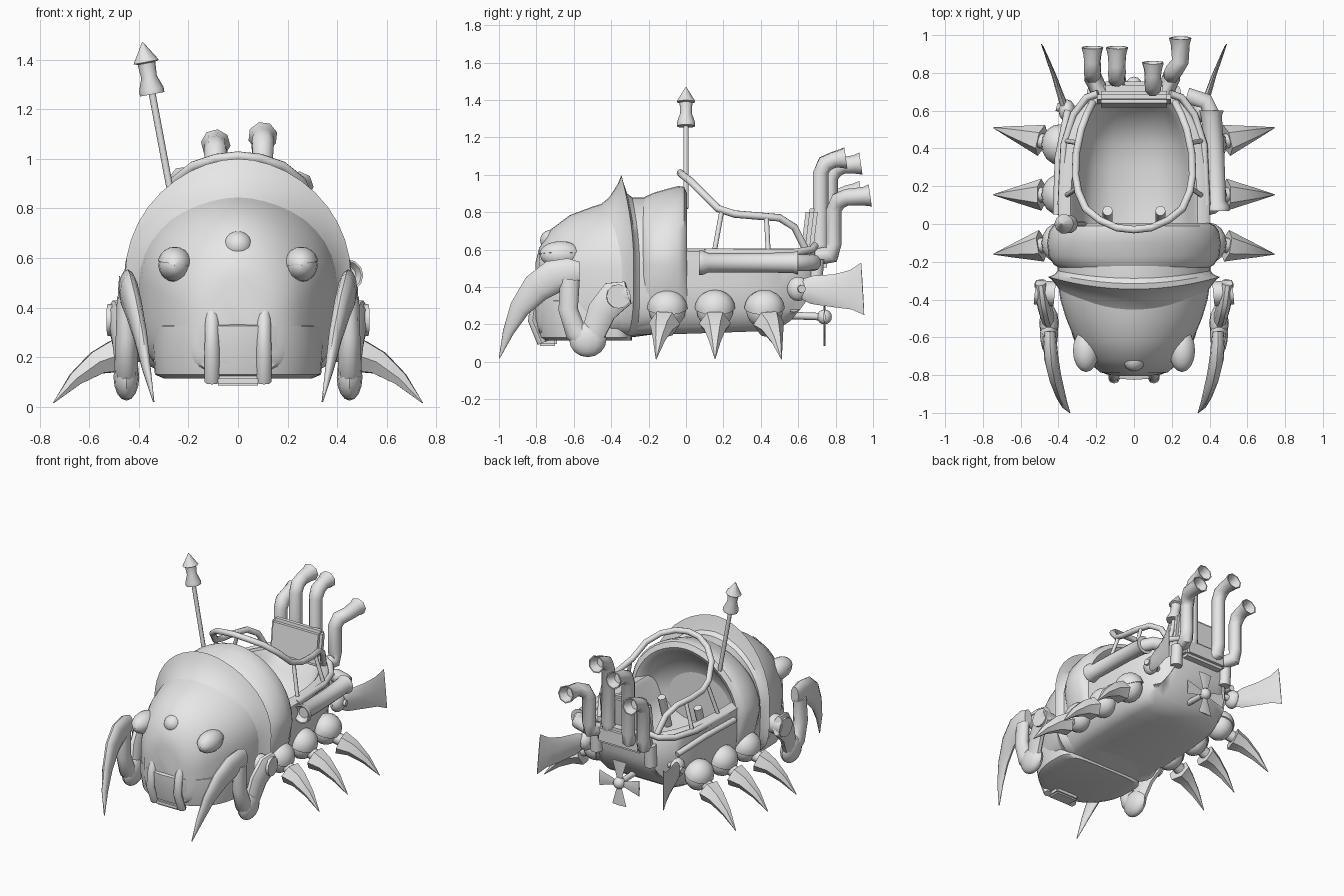
import bpy, bmesh, math
from mathutils import Vector

if "Cube" in bpy.data.objects:
    bpy.data.objects.remove(bpy.data.objects["Cube"])

grey = bpy.data.materials.new("plain grey")
grey.diffuse_color = (0.8, 0.8, 0.8, 1)
grey.use_nodes = True
grey.node_tree.nodes["Principled BSDF"].inputs["Base Color"].default_value = grey.diffuse_color


def finish(name, bm, angle=35):
    bmesh.ops.recalc_face_normals(bm, faces=bm.faces)
    me = bpy.data.meshes.new(name)
    bm.to_mesh(me)
    bm.free()
    me.polygons.foreach_set("use_smooth", [True] * len(me.polygons))
    me.set_sharp_from_angle(angle=math.radians(angle))
    me.materials.append(grey)
    ob = bpy.data.objects.new(name, me)
    bpy.context.collection.objects.link(ob)
    return ob


def loft(name, rings, angle=35):
    """Skin closed rings of equal size and cap both ends."""
    bm = bmesh.new()
    vs = [[bm.verts.new(p) for p in r] for r in rings]
    n = len(vs[0])
    for a, b in zip(vs, vs[1:]):
        for i in range(n):
            j = (i + 1) % n
            bm.faces.new((a[i], a[j], b[j], b[i]))
    bm.faces.new(vs[0])
    bm.faces.new(vs[-1])
    return finish(name, bm, angle)


def tube(name, pts, radii, sides=10, ref=(1, 0, 0), angle=48, hollow=0):
    """Sweep an ellipse along points; each radius is a number or (along ref, across)."""
    pts = [Vector(p) for p in pts]
    if not isinstance(radii, list):
        radii = [radii] * len(pts)
    u, rings = Vector(ref), []
    for i, p in enumerate(pts):
        t = (pts[min(i + 1, len(pts) - 1)] - pts[max(i - 1, 0)]).normalized()
        u = (u - t * u.dot(t)).normalized()
        v = t.cross(u)
        r = radii[i] if isinstance(radii[i], tuple) else (radii[i], radii[i])
        rings.append([p + u * r[0] * math.cos(k * math.tau / sides)
                      + v * r[1] * math.sin(k * math.tau / sides) for k in range(sides)])
    if hollow:  # open mouth: a thin lip, then a well inside
        rings.append([pts[-1].lerp(q, .88) for q in rings[-1]])
        rings.append([pts[-1].lerp(q, .55) - t * hollow for q in rings[-2]])
    return loft(name, rings, angle)


def ball(name, loc, size, seg=16, cut=None):
    bm = bmesh.new()
    bmesh.ops.create_uvsphere(bm, u_segments=seg, v_segments=seg // 2 + 2, radius=1)
    if cut is not None:  # keep only the upper part, capped
        res = bmesh.ops.bisect_plane(bm, geom=bm.verts[:] + bm.edges[:] + bm.faces[:],
                                     plane_co=(0, 0, 0), plane_no=cut, clear_inner=True)
        bmesh.ops.contextual_create(bm, geom=[e for e in res["geom_cut"]
                                              if isinstance(e, bmesh.types.BMEdge)])
    for v in bm.verts:
        v.co = Vector(loc) + Vector([v.co[i] * size[i] for i in range(3)])
    return finish(name, bm)


def box(name, loc, size, bevel=0.01, lean=0):
    bm = bmesh.new()
    bmesh.ops.create_cube(bm, size=1)
    for v in bm.verts:
        v.co = Vector(loc) + Vector([v.co[i] * size[i] for i in range(3)])
        v.co.y += (v.co.z - loc[2]) * lean
    bmesh.ops.bevel(bm, geom=bm.edges[:], offset=bevel, segments=2, affect='EDGES')
    return finish(name, bm)


def section(y, w, zb, zs, zt, sweep=0, taper=0, n=40):
    """Domed body section with a boxy underside that may taper inwards."""
    pts = []
    for k in range(n):
        a = math.tau * k / n
        c, s = math.cos(a), math.sin(a)
        x = w * math.copysign(abs(c) ** (1.08 if s >= 0 else 0.4), c)
        z = zs + ((zt - zs) * s if s >= 0 else -(zs - zb) * abs(s) ** 0.5)
        if s < 0:
            x *= 1 - taper * min(1, (zs - z) / .25)
        pts.append((x, y + sweep * (x / w) ** 2, z))
    return pts


# head, running back under the hood
loft("head", [section(*r) for r in (
    (-0.805, .10, .18, .35, .53), (-0.785, .18, .14, .38, .61), (-0.72, .25, .13, .42, .71),
    (-0.62, .31, .12, .46, .785), (-0.5, .36, .12, .49, .83), (-0.4, .39, .12, .5, .86),
    (-0.3, .405, .13, .5, .88), (-0.15, .405, .15, .5, .88))])

# hood arch with its cavity facing the cockpit
loft("hood", [section(*r) for r in (
    (-0.24, .385, .16, .52, .865, 0, .02), (-0.215, .425, .16, .52, .885, 0, .09),
    (-0.17, .452, .16, .52, .905, 0, .12), (-0.1, .46, .16, .52, .925, 0, .13),
    (-0.04, .45, .16, .52, .94, 0, .11), (-0.01, .43, .17, .52, .935, 0, .07),
    (0.005, .40, .18, .52, .90), (-0.01, .375, .2, .5, .87), (-0.06, .35, .23, .5, .82),
    (-0.11, .31, .26, .5, .76), (-0.15, .24, .29, .48, .67), (-0.17, .12, .32, .45, .56))])

# flared crest blending out of the head
loft("crest", [section(-0.47, .36, .13, .5, .83, .06), section(-0.41, .4, .13, .51, .88, .07),
               section(-0.365, .435, .13, .52, .95, .07), section(-0.345, .455, .13, .53, 1.0, .065),
               section(-0.335, .44, .13, .52, .96, .06), section(-0.315, .42, .13, .5, .90, .05),
               section(-0.26, .39, .14, .5, .86, .03)])


# jaw ledge, rounded in front and square behind
def plan(a, w, d):
    c, s = math.cos(a), math.sin(a)
    x = w * math.copysign(abs(c) ** (.9 if s < 0 else .4), c)
    return x, -.45 + (.16 * s ** .4 if s > 0 else -d * abs(s) ** .9)


loft("jaw", [[(*plan(math.tau * k / 36, w, d), z) for k in range(36)]
             for z, w, d in ((.115, .30, .30), (.13, .335, .345), (.24, .345, .372),
                             (.325, .34, .375), (.335, .32, .345))])
box("chin_plate", (0, -.74, .105), (.18, .1, .04))
ball("nose", (0, -.715, .65), (.06, .065, .058))


# open cockpit tub
def tub(y, w, zb, zi):
    outer = [(w, .59), (w, .4), (w * .96, .28), (w * .87, zb + .035), (w * .7, zb), (0, zb)]
    wi = w - .085
    inner = [(0, zi), (wi * .4, zi + (.6 - zi) * .05), (wi * .7, zi + (.6 - zi) * .2),
             (wi * .9, zi + (.6 - zi) * .5), (wi, .58), (wi + .02, .605), (w - .02, .605)]
    outer = [(x, max(z, zb)) for x, z in outer]
    right = outer[::-1] + inner[::-1]
    left = [(-x, z) for x, z in right[::-1]][1:-1]
    return [(x, y, z) for x, z in right + left]


loft("cockpit_tub", [tub(*r) for r in (
    (-.3, .385, .14, .32), (-.16, .40, .15, .32), (0, .40, .15, .30), (.15, .40, .155, .30),
    (.3, .39, .16, .31), (.42, .37, .165, .33), (.5, .345, .18, .37), (.56, .315, .22, .42),
    (.61, .285, .28, .48), (.655, .25, .34, .56), (.69, .215, .42, .59))], 50)

for s, side in ((-1, "left"), (1, "right")):
    # face details
    ball("eye_" + side, (.255 * s, -.67, .57), (.066, .11, .066))
    ball("eyelid_" + side, (.255 * s, -.67, .575), (.07, .114, .07), cut=(-.15 * s, 0, 1))
    tube("tooth_" + side, [(.105 * s, -.76, .42), (.105 * s, -.805, .34), (.105 * s, -.82, .22),
                           (.105 * s, -.77, .1)], [(.022, .02), (.027, .025), (.03, .025), (.03, .025)], 8)
    # mandible and its jointed arm
    tube("mandible_" + side, [(.445 * s, -.57, .475), (.445 * s, -.62, .475), (.438 * s, -.71, .455),
                              (.42 * s, -.8, .395), (.393 * s, -.89, .285), (.37 * s, -.95, .16),
                              (.34 * s, -.998, .02)],
         [(.03, .06), (.036, .08), (.038, .09), (.034, .08), (.027, .055), (.018, .03), .003], 12)
    tube("shoulder_" + side, [(.42 * s, -.37, .35), (.525 * s, -.36, .35)], .065, 12, (0, 1, 0))
    tube("upper_arm_" + side, [(.495 * s, -.31, .37), (.485 * s, -.38, .35), (.47 * s, -.45, .27),
                               (.455 * s, -.5, .14)],
         [(.032, .065), (.038, .09), (.038, .08), (.038, .065)])
    ball("elbow_" + side, (.45 * s, -.525, .12), (.052, .1, .095), 12)
    tube("forearm_" + side, [(.45 * s, -.52, .1), (.45 * s, -.59, .16), (.45 * s, -.63, .28),
                             (.45 * s, -.62, .44)], [(.042, .06), (.048, .06), (.043, .055), (.038, .055)])
    # three spiked legs
    for i, (y, tip) in enumerate(((-.1, -.16), (.155, .155), (.42, .51))):
        ball(f"leg_ball_{side}_{i}", (.395 * s, y, .275), (.085, .098, .095))
        ball(f"leg_cap_{side}_{i}", (.395 * s, y, .285), (.095, .108, .1), cut=(.35 * s, 0, 1))
        d = tip - y
        tube(f"leg_joint_{side}_{i}", [(.42 * s, y, .25), (.5 * s, y + d * .25, .22)], .04, 8, (0, 1, 0))
        tube(f"leg_spike_{side}_{i}",
             [((.49 + .255 * f) * s, y + d * (.25 + .75 * f), z)
              for f, z in ((0, .205), (.3, .178), (.65, .112), (1, .015))],
             [(.085, .075), (.06, .055), (.032, .032), .002], 6, (0, 1, 0), 50)
    # rear fin on its pivot
    ball("fin_pivot_" + side, (.355 * s, .6, .39), (.045, .06, .065), 12)
    tube("fin_axle_" + side, [(.25 * s, .58, .39), (.41 * s, .62, .39)], .022, 8, (0, 0, 1))
    tube("fin_" + side, [(.36 * s, .6, .39), (.385 * s, .67, .385), (.425 * s, .79, .38),
                         (.46 * s, .88, .385), (.485 * s, .945, .39)],
         [(.025, .045), (.018, .075), (.012, .088), (.008, .105), (.003, .14)], 8)
    # cage struts, rim rail, rear canister and cockpit lever
    for i, (a, b) in enumerate((((.3, .19, .8), (.36, .15, .58)), ((.3, .43, .77), (.36, .44, .58)))):
        tube(f"cage_strut_{side}_{i}", [(a[0] * s, a[1], a[2]), (b[0] * s, b[1], b[2])], .013, 8)
    tube("rim_rail_" + side, [(.19 * s, .69, .62), (.25 * s, .67, .6), (.32 * s, .58, .585),
                              (.37 * s, .42, .585), (.385 * s, .1, .585)], .02, 8, (0, 0, 1))
    tube("rear_canister_" + side, [(.21 * s, .69, .4), (.21 * s, .7, .55)], .04, 10)
    tube("lever_" + side, [(.14 * s, .0, .33), (.14 * s, .07, .55)], .027, 10)

# roll cage hoop
half = [(.09, -.02, 1.0), (.18, .02, .97), (.255, .08, .91), (.295, .17, .82), (.31, .26, .79),
        (.305, .38, .78), (.28, .5, .77), (.25, .58, .72), (.22, .64, .6)]
tube("roll_cage", [(-x, y, z) for x, y, z in half[::-1]] + [(0, -.03, 1.01)] + half,
     .02, 10, (1, 0, 0))

# side exhaust on the right, slim rod on the left
tube("side_exhaust", [(.41, .6, .53), (.41, .57, .53), (.425, .4, .53), (.435, .12, .53),
                      (.44, .09, .53), (.44, .07, .53)],
     [.065, .055, .052, .052, .065, .065], 12, hollow=.03)
tube("side_exhaust_tail", [(.41, .58, .53), (.38, .65, .53), (.28, .68, .53)], .045, 10, (0, 0, 1))
tube("left_rod", [(-.41, .05, .53), (-.4, .35, .53), (-.35, .6, .48)], .02, 8)

# seat back and engine block
box("seat_back", (0, .66, .7), (.39, .065, .24), .02, .12)
box("engine_block", (0, .71, .55), (.34, .09, .13), .02)

# four upright exhausts, bent back with flared open mouths
for i, (x, y, z, end) in enumerate(((-.22, .79, .86, .95), (-.09, .77, 1.01, .95),
                                    (.1, .72, 1.04, .87), (.2, .79, .84, 1.0))):
    xe = x + (.045 if i == 3 else 0)
    tube(f"exhaust_{i}", [(x * .8, .69, .56), (x, y - .01, .575), (x, y, .63), (x, y, z - .03),
                          (x + (xe - x) * .3, y + .025, z + .02), (xe, y + .07, z + .04),
                          (xe, end - .05, z + .045), (xe, end - .015, z + .05)],
         [.045, .048, .045, .045, .048, .045, .05, .06], 8, hollow=.06)

# propeller
tube("propeller_shaft", [(0, .5, .25), (0, .76, .24)], .02, 8)
ball("propeller_hub", (0, .74, .24), (.04, .04, .04), 12)
for i in range(4):
    a = math.pi / 2 * i
    c, s = math.cos(a), math.sin(a)
    tube(f"propeller_blade_{i}", [(.02 * c, .74, .24 + .02 * s), (.155 * c, .74, .24 + .155 * s)],
         [(.006, .015), (.006, .055)], 4, (0, 1, 0))

# antenna with turned finial
base, top = Vector((-.265, 0, .83)), Vector((-.385, 0, 1.47))
at = lambda z: base.lerp(top, (z - .83) / .64)
tube("antenna_rod", [at(.82), at(1.3)], .014, 8)
tube("antenna_finial", [at(z) for z in (1.26, 1.28, 1.33, 1.385, 1.39, 1.47)],
     [.05, .05, .032, .036, .052, .002], 10)
